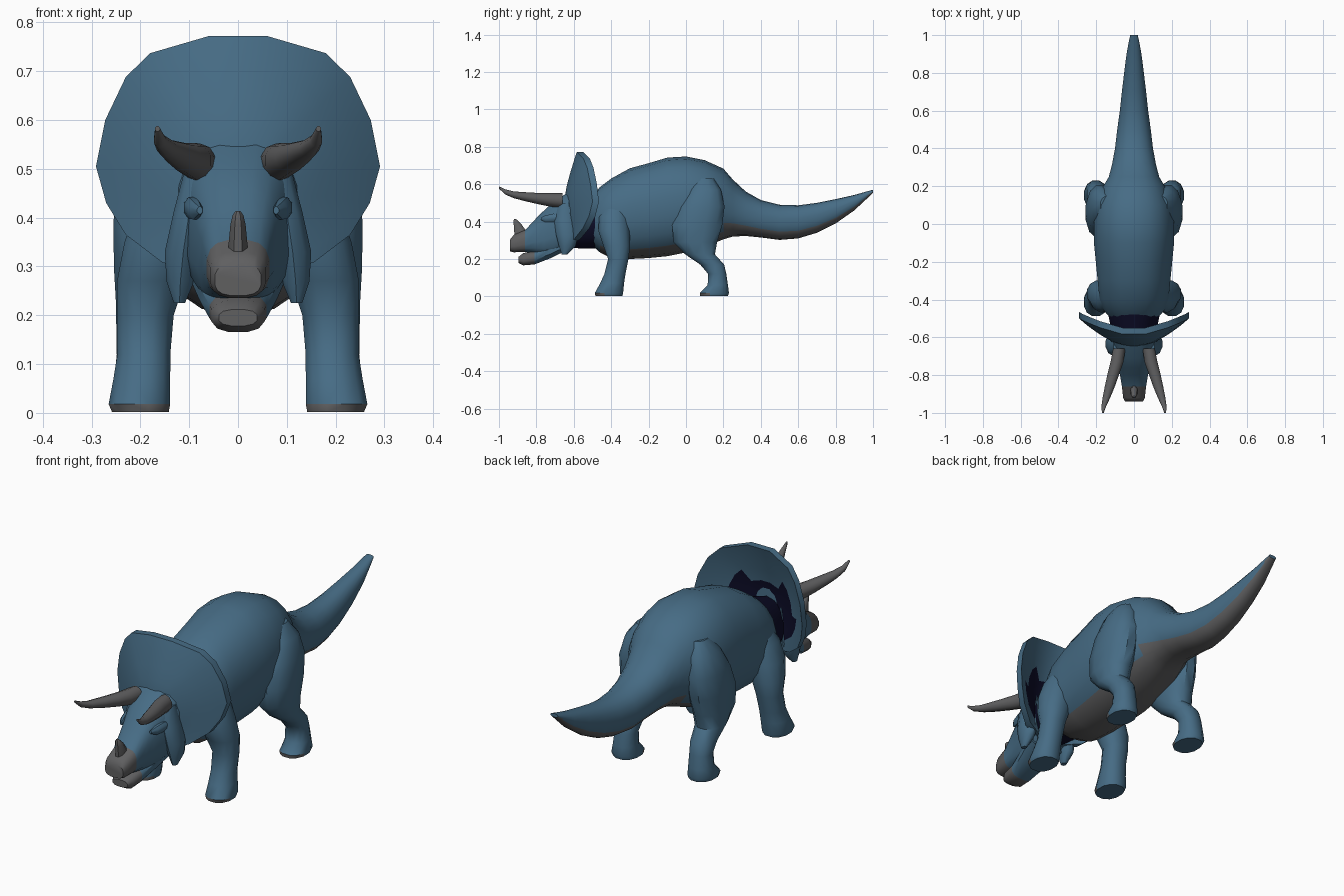
import bpy, bmesh, math


def material(name, rgb):
    m = bpy.data.materials.new(name)
    m.diffuse_color = (*rgb, 1)
    return m


BLUE = material("blue skin", (0.062, 0.150, 0.235))
GREY = material("grey horn", (0.115, 0.115, 0.118))
NAVY = material("dark navy", (0.004, 0.004, 0.022))


def finish(name, bm, mats, rule=None, mirror=False, angle=40):
    """Turn a bmesh into an object, colour faces by rule, shade and mirror it."""
    bmesh.ops.recalc_face_normals(bm, faces=bm.faces)
    bm.normal_update()
    for f in bm.faces:
        if rule:
            f.material_index = rule(f.calc_center_median(), f.normal)
    me = bpy.data.meshes.new(name)
    bm.to_mesh(me)
    bm.free()
    for m in mats:
        me.materials.append(m)
    ob = bpy.data.objects.new(name, me)
    bpy.context.collection.objects.link(ob)
    bpy.ops.object.select_all(action='DESELECT')
    ob.select_set(True)
    bpy.context.view_layer.objects.active = ob
    bpy.ops.object.shade_smooth_by_angle(angle=math.radians(angle))
    if mirror:
        ob.modifiers.new("mirror", 'MIRROR').use_mirror_merge = False
    return ob


def bridge(bm, a, b):
    for k in range(len(a)):
        j = (k + 1) % len(a)
        bm.faces.new((a[k], a[j], b[j], b[k]))


def loft(name, sections, mats, axis='y', n=14, power=1.0, **kw):
    """Skin rings (x, y, z, half width, half depth) set across the given axis."""
    bm = bmesh.new()
    rings = []
    for x, y, z, ru, rv in sections:
        ring = []
        for k in range(n):
            a = 2 * math.pi * (k + 0.5) / n
            c, s = (math.copysign(abs(t) ** power, t) for t in (math.cos(a), math.sin(a)))
            p = (x + ru * c, y, z + rv * s) if axis == 'y' else (x + ru * c, y + rv * s, z)
            ring.append(bm.verts.new(p))
        rings.append(ring)
    for a, b in zip(rings, rings[1:]):
        bridge(bm, a, b)
    bm.faces.new(rings[0])
    bm.faces.new(rings[-1])
    return finish(name, bm, mats, **kw)


def spine(rows):
    """(y, bottom, top, half width) rows to centred rings."""
    return [(0, y, (b + t) / 2, w, (t - b) / 2) for y, b, t, w in rows]


# Body and tail, grey underneath
loft("body_and_tail", spine([
    (-0.50, 0.27, 0.54, 0.125), (-0.46, 0.235, 0.585, 0.16), (-0.40, 0.205, 0.63, 0.185),
    (-0.30, 0.20, 0.685, 0.195), (-0.20, 0.205, 0.712, 0.205), (-0.10, 0.215, 0.742, 0.215),
    (0.00, 0.235, 0.748, 0.215), (0.10, 0.265, 0.728, 0.205), (0.20, 0.305, 0.683, 0.165),
    (0.25, 0.32, 0.625, 0.135), (0.32, 0.323, 0.56, 0.117), (0.40, 0.315, 0.515, 0.102),
    (0.50, 0.302, 0.49, 0.09), (0.60, 0.31, 0.487, 0.076), (0.70, 0.34, 0.50, 0.065),
    (0.80, 0.39, 0.52, 0.053), (0.90, 0.46, 0.542, 0.04), (0.97, 0.525, 0.562, 0.027),
    (1.00, 0.553, 0.57, 0.02)]),
    [BLUE, GREY], n=18, power=0.9,
    rule=lambda c, n: int(n.z < (-0.6 if c.y < 0.2 else -0.42) and c.y > -0.45))

# Dark neck between body and frill
loft("neck", spine([(-0.61, 0.26, 0.52, 0.10), (-0.55, 0.255, 0.54, 0.125),
                    (-0.48, 0.255, 0.565, 0.14)]), [NAVY])

# Legs with grey toe fronts
toes = lambda c, n: int(c.z < 0.015 and n.y < -0.3 and n.z > -0.9)
loft("front_leg", [
    (0.20, -0.412, 0.002, 0.060, 0.074), (0.202, -0.412, 0.018, 0.065, 0.078),
    (0.197, -0.395, 0.07, 0.060, 0.066), (0.193, -0.38, 0.12, 0.056, 0.058),
    (0.190, -0.362, 0.20, 0.060, 0.056), (0.178, -0.37, 0.27, 0.072, 0.074),
    (0.155, -0.385, 0.35, 0.080, 0.086), (0.128, -0.385, 0.43, 0.078, 0.082),
    (0.100, -0.37, 0.50, 0.065, 0.06)],
    [BLUE, GREY], axis='z', n=12, power=0.9, rule=toes, mirror=True)
loft("hind_leg", [
    (0.20, 0.15, 0.002, 0.060, 0.076), (0.202, 0.152, 0.018, 0.064, 0.08),
    (0.20, 0.17, 0.06, 0.056, 0.056), (0.198, 0.167, 0.12, 0.052, 0.05),
    (0.195, 0.14, 0.17, 0.056, 0.066), (0.188, 0.075, 0.225, 0.064, 0.082),
    (0.184, 0.05, 0.29, 0.072, 0.12), (0.180, 0.06, 0.38, 0.078, 0.138),
    (0.176, 0.085, 0.48, 0.076, 0.125), (0.160, 0.10, 0.57, 0.066, 0.09),
    (0.135, 0.10, 0.63, 0.045, 0.05)],
    [BLUE, GREY], axis='z', n=12, power=0.9, rule=toes, mirror=True)

# Head with grey upper beak
loft("head", spine([
    (-0.94, 0.24, 0.305, 0.048), (-0.92, 0.235, 0.33, 0.058), (-0.86, 0.237, 0.355, 0.065),
    (-0.80, 0.225, 0.42, 0.075), (-0.76, 0.215, 0.46, 0.085), (-0.71, 0.215, 0.51, 0.10),
    (-0.65, 0.235, 0.545, 0.115), (-0.61, 0.27, 0.575, 0.125)]),
    [BLUE, GREY], n=16, power=0.7, rule=lambda c, n: int(c.y < -0.86))

# Lower jaw with grey tip
loft("lower_jaw", spine([
    (-0.895, 0.178, 0.212, 0.04), (-0.87, 0.165, 0.232, 0.055), (-0.81, 0.17, 0.245, 0.06),
    (-0.72, 0.205, 0.28, 0.08), (-0.63, 0.25, 0.32, 0.10)]),
    [BLUE, GREY], n=12, power=0.75, rule=lambda c, n: int(c.y < -0.81))

# Cheek flanges running from the jaw up into the frill
loft("cheek", [
    (0.120, -0.650, 0.225, 0.012, 0.015), (0.118, -0.635, 0.27, 0.030, 0.045),
    (0.112, -0.635, 0.33, 0.040, 0.060), (0.100, -0.645, 0.41, 0.034, 0.060),
    (0.085, -0.64, 0.50, 0.025, 0.04)],
    [BLUE], axis='z', n=10, mirror=True)

# Brow ridges over the eyes
loft("brow_ridge", [
    (0.078, -0.775, 0.415, 0.006, 0.008), (0.086, -0.75, 0.415, 0.015, 0.02),
    (0.095, -0.71, 0.42, 0.017, 0.024), (0.10, -0.67, 0.425, 0.012, 0.014)],
    [BLUE], n=8, mirror=True)

# Horns
loft("brow_horn", [
    (0.078, -0.66, 0.512, 0.034, 0.040), (0.090, -0.73, 0.517, 0.036, 0.036),
    (0.108, -0.79, 0.523, 0.033, 0.030), (0.128, -0.86, 0.533, 0.028, 0.024),
    (0.146, -0.92, 0.543, 0.021, 0.018), (0.160, -0.965, 0.558, 0.013, 0.014),
    (0.165, -1.0, 0.582, 0.005, 0.006)], [GREY], n=10, mirror=True)
loft("nose_horn", [
    (0, -0.875, 0.31, 0.023, 0.045), (0, -0.885, 0.345, 0.021, 0.036),
    (0, -0.90, 0.385, 0.017, 0.023), (0, -0.911, 0.405, 0.012, 0.012),
    (0, -0.914, 0.414, 0.005, 0.005)], [GREY], axis='z', n=8)

# Frill: curved shield fanned out from the back of the head, dark inside the rear hollow
half = [(0.06, 0.772), (0.18, 0.737), (0.23, 0.688), (0.272, 0.60), (0.291, 0.505),
        (0.270, 0.43), (0.230, 0.365), (0.155, 0.308), (0.08, 0.29)]
outline = half + [(-x, z) for x, z in reversed(half)]
bm = bmesh.new()


def frill_ring(t, thickness):
    ring = []
    for x, z in outline:
        x, z = x * t, 0.47 + (z - 0.47) * t
        lean = 0.045 * max(0, (z - 0.5) / 0.27) ** 2
        bulge = 0.02 * max(0, 1 - t / 0.7)
        ring.append(bm.verts.new((x, -0.635 + 1.6 * x * x + lean + thickness - bulge, z)))
    return ring


steps = (0.2, 0.4, 0.6, 0.75, 0.9, 1.0)
rings = [frill_ring(t, 0) for t in steps] + [frill_ring(t, 0.034) for t in reversed(steps)]
for a, b in zip(rings, rings[1:]):
    bridge(bm, a, b)
bm.faces.new(rings[0])
bm.faces.new(rings[-1])


def hollow(c, n):
    reach = math.hypot(c.x / 0.29, (c.z - 0.47) / (0.30 if c.z > 0.47 else 0.18))
    return int(n.y > 0.3 and c.z < 0.6 and reach < (0.78 if c.z < 0.5 else 0.55))


finish("frill", bm, [BLUE, NAVY], rule=hollow, angle=45)
